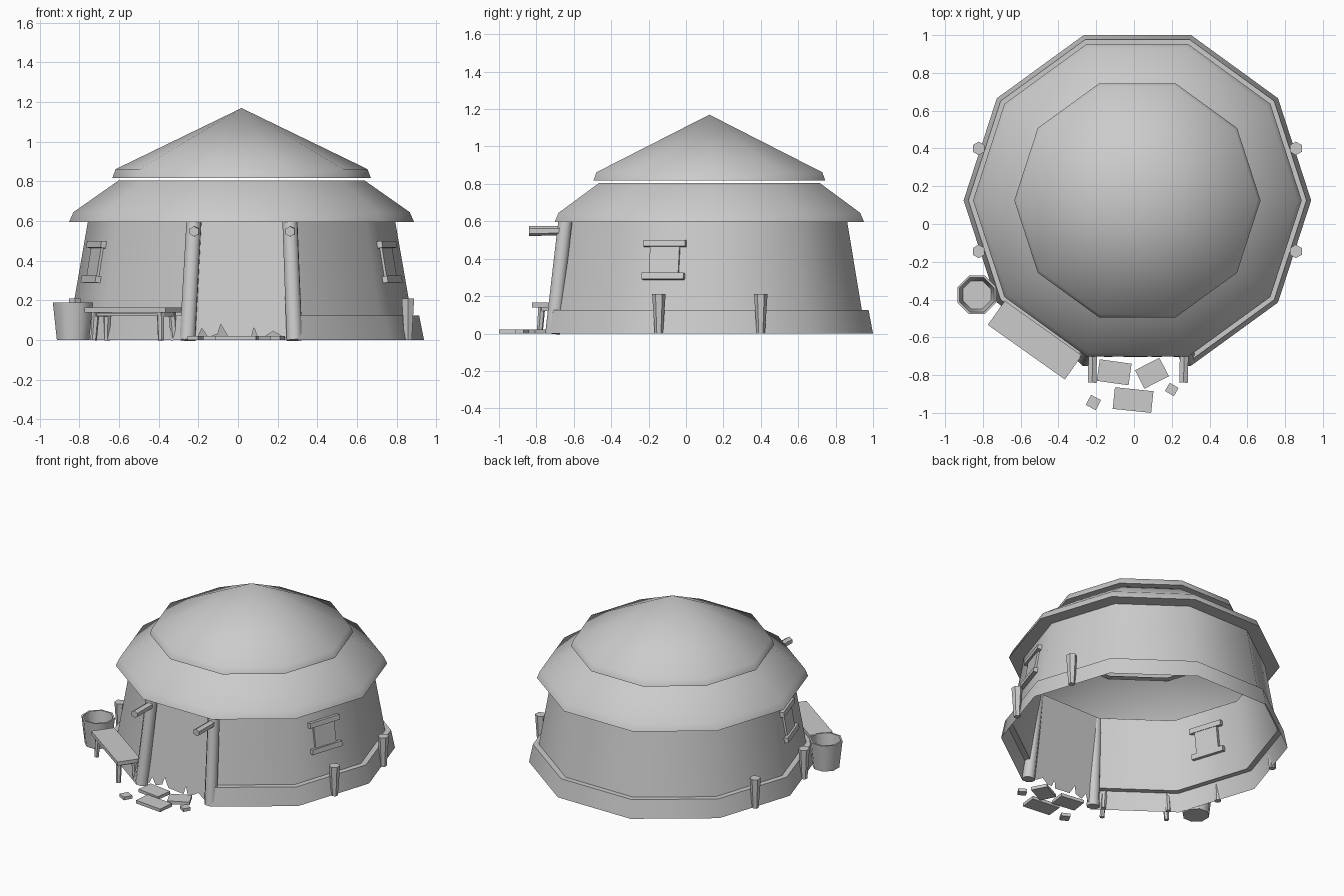
import bpy, bmesh
from math import sin, cos, pi, radians
from mathutils import Matrix, Vector

if "Cube" in bpy.data.objects:
    bpy.data.objects.remove(bpy.data.objects["Cube"])

CX, CY = 0.018, 0.125      # axis of the hut
FRONT_SIDE = 7             # wall side that holds the doorway

grey = bpy.data.materials.new("plain_grey")
grey.use_nodes = True
grey.diffuse_color = (0.6, 0.6, 0.6, 1)
grey.node_tree.nodes["Principled BSDF"].inputs["Base Color"].default_value = (0.6, 0.6, 0.6, 1)


def finish(name, bm, smooth=50):
    mesh = bpy.data.meshes.new(name)
    bm.to_mesh(mesh)
    bm.free()
    mesh.materials.append(grey)
    obj = bpy.data.objects.new(name, mesh)
    bpy.context.collection.objects.link(obj)
    if smooth:
        bpy.ops.object.select_all(action='DESELECT')
        obj.select_set(True)
        bpy.context.view_layer.objects.active = obj
        bpy.ops.object.shade_smooth_by_angle(angle=radians(smooth))
    return obj


def revolve(name, profile, center=(CX, CY), sides=10, skip=None, phase=0):
    """Turn a (radius, height) profile into a many-sided shell."""
    bm = bmesh.new()
    rings = []
    for r, z in profile:
        rings.append([bm.verts.new((center[0] + r * cos(phase + 2 * pi * i / sides),
                                    center[1] + r * sin(phase + 2 * pi * i / sides), z))
                      for i in range(sides)])
    for low, high in zip(rings, rings[1:]):
        for i in range(sides):
            if i != skip:
                j = (i + 1) % sides
                bm.faces.new((low[i], low[j], high[j], high[i]))
    bmesh.ops.remove_doubles(bm, verts=bm.verts, dist=1e-5)
    return finish(name, bm)


def box(name, size, matrix):
    bm = bmesh.new()
    bmesh.ops.create_cube(bm, size=1, matrix=matrix @ Matrix.Diagonal((*size, 1)))
    return finish(name, bm, 0)


def rod(name, start, end, r1, r2, sides):
    start, end = Vector(start), Vector(end)
    axis = end - start
    bm = bmesh.new()
    bmesh.ops.create_cone(bm, cap_ends=True, segments=sides, radius1=r1, radius2=r2,
                          depth=axis.length,
                          matrix=Matrix.Translation((start + end) / 2)
                          @ axis.to_track_quat('Z', 'Y').to_matrix().to_4x4())
    return finish(name, bm)


def placed(x, y, z, turn):
    return Matrix.Translation((x, y, z)) @ Matrix.Rotation(radians(turn), 4, 'Z')


# Wall with its wider foot, open at the doorway
revolve("wall", [(0.92, 0), (0.895, 0.125), (0.857, 0.125), (0.775, 0.597)], skip=FRONT_SIDE)

# Two roof tiers
revolve("lower_roof", [(0.775, 0.595), (0.87, 0.595), (0.848, 0.645), (0.62, 0.805)])
revolve("upper_roof", [(0.6, 0.817), (0.652, 0.817), (0.635, 0.862), (0, 1.17)])

# Door curtain with a torn lower edge
bm = bmesh.new()
hem = [(-0.27, 0.01), (-0.22, 0.015), (-0.2, 0.06), (-0.17, 0.015), (-0.12, 0.03), (-0.105, 0.08),
       (-0.07, 0.02), (0.05, 0.01), (0.062, 0.065), (0.08, 0.015), (0.12, 0.02),
       (0.16, 0.045), (0.21, 0.015), (0.27, 0.01)]
edge = hem + [(0.24, 0.597), (-0.24, 0.597)]
bm.faces.new([bm.verts.new((CX + x, -0.707 + 0.16 * z, z)) for x, z in edge])
finish("door_curtain", bm, 0)

# Leaning door posts with a peg near the top
for side, foot, top in (("right", -0.255, -0.222), ("left", 0.285, 0.262)):
    rod(side + "_door_post", (foot, -0.713, 0), (top, -0.645, 0.6), 0.042, 0.04, 8)
    rod(side + "_door_peg", (top, -0.84, 0.548), (top + 0.005, -0.64, 0.55), 0.026, 0.026, 6)

# Shuttered window on each side, tilted to lie on the wall
for side, angle in (("left", -18), ("right", 198)):
    a = radians(angle)
    spot = (CX + 0.766 * cos(a), CY + 0.766 * sin(a), 0.39)
    base = Matrix.Translation(spot) @ Matrix.Rotation(a, 4, 'Z') @ Matrix.Rotation(radians(-9.3), 4, 'Y')
    box(side + "_window_panel", (0.036, 0.165, 0.16), base)
    for part, z in (("sill", -0.088), ("lintel", 0.09)):
        box(side + "_window_" + part, (0.055, 0.235, 0.034), base @ Matrix.Translation((0.005, 0, z)))

# Stakes pinning the foot of the wall
for side, x in (("left", 0.857), ("right", -0.822)):
    for place, y in (("back", 0.4), ("front", -0.145)):
        rod(f"{side}_{place}_stake", (x, y, 0), (x, y, 0.21), 0.022, 0.036, 6)

# Bench beside the door
bench = placed(-0.525, -0.615, 0, -35.3)
box("bench_seat", (0.5, 0.156, 0.026), bench @ Matrix.Translation((0, 0, 0.152)))
for x in (-0.2, 0.2):
    box("bench_brace", (0.03, 0.13, 0.02), bench @ Matrix.Translation((x, 0, 0.13)))
    for y in (-0.05, 0.05):
        top = bench @ Vector((x, y, 0.14))
        foot = bench @ Vector((x * 1.04, y * 1.15, 0))
        rod("bench_leg", foot, top, 0.016, 0.019, 6)
box("bench_rail", (0.4, 0.02, 0.016), bench @ Matrix.Translation((0, -0.05, 0.13)))

# Open bucket
revolve("bucket", [(0, 0), (0.088, 0), (0.11, 0.19), (0.098, 0.19), (0.08, 0.02), (0, 0.02)],
        center=(-0.832, -0.375), sides=8, phase=pi / 8)

# Stepping stones in front of the door
for x, y, w, d, turn in ((-0.105, -0.785, 0.17, 0.115, -8), (0.095, -0.79, 0.145, 0.11, 27),
                         (-0.005, -0.932, 0.205, 0.115, -6), (-0.215, -0.945, 0.06, 0.06, -28),
                         (0.2, -0.876, 0.055, 0.05, -30)):
    box("stepping_stone", (w, d, 0.022), placed(x, y, 0.011, turn))
